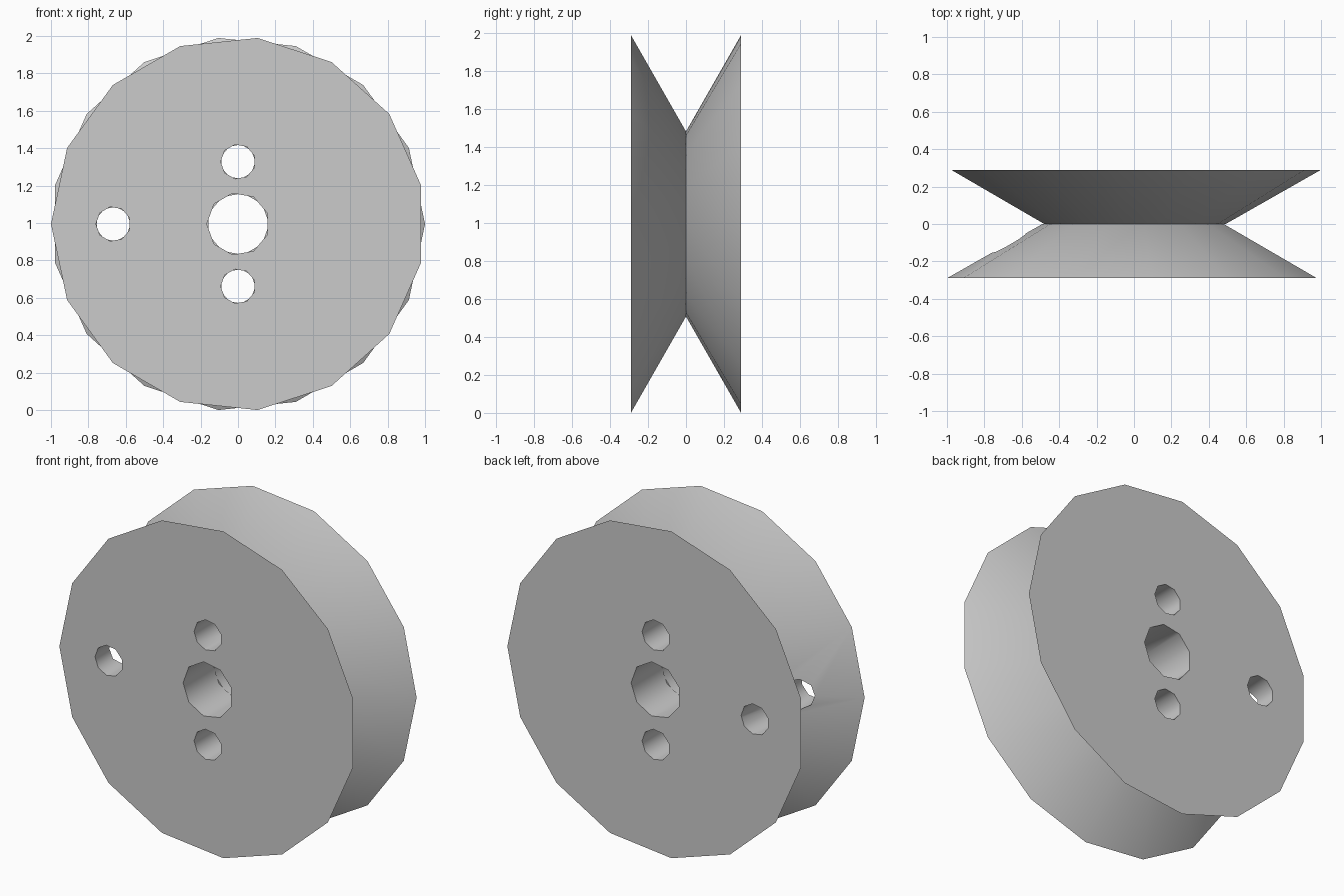
import bpy, bmesh, math

cube = bpy.data.objects.get("Cube")
if cube:
    bpy.data.objects.remove(cube, do_unlink=True)

CENTRE_Z = math.cos(math.radians(6))  # lowest rim corner rests on the ground
HALF_WIDTH = 0.29
RIM, NECK = 1.0, 0.49

grey = bpy.data.materials.new("light_grey")
grey.use_nodes = True
grey.diffuse_color = (0.6, 0.6, 0.6, 1)
grey.node_tree.nodes["Principled BSDF"].inputs["Base Color"].default_value = (0.6, 0.6, 0.6, 1)


def add_frustum(bm, sides, start, end, side, x=0, z=0):
    """Closed frustum along y; start and end are (radius, y), first corner points to side * x."""
    rings = []
    for radius, y in (start, end):
        angles = [math.tau * i / sides for i in range(sides)]
        rings.append([bm.verts.new((x + side * radius * math.cos(a), y,
                                    CENTRE_Z + z + radius * math.sin(a))) for a in angles])
    for ring in rings:
        bm.faces.new(ring)
    for i in range(sides):
        j = (i + 1) % sides
        bm.faces.new((rings[0][i], rings[0][j], rings[1][j], rings[1][i]))


def make_object(name, bm):
    bmesh.ops.recalc_face_normals(bm, faces=bm.faces)
    mesh = bpy.data.meshes.new(name)
    bm.to_mesh(mesh)
    bm.free()
    mesh.materials.append(grey)
    obj = bpy.data.objects.new(name, mesh)
    bpy.context.collection.objects.link(obj)
    return obj


def pulley_half(name, side):
    # Tapered flange, wide at the outer face and narrow at the groove
    bm = bmesh.new()
    add_frustum(bm, 15, (RIM, side * HALF_WIDTH), (NECK, 0), side)
    half = make_object(name, bm)

    # Axle hole and three smaller holes: (x, z, radius)
    bm = bmesh.new()
    for x, z, r in ((0, 0, 0.167), (0, 0.333, 0.093), (0, -0.333, 0.093), (-0.667, 0, 0.093)):
        add_frustum(bm, 9, (r, -0.5), (r, 0.5), side, x, z)
    cutter = make_object(name + "_hole_cutter", bm)
    cutter.hide_render = True

    cut = half.modifiers.new("holes", "BOOLEAN")
    cut.operation = "DIFFERENCE"
    cut.solver = "EXACT"
    cut.object = cutter
    bpy.ops.object.select_all(action="DESELECT")
    half.select_set(True)
    bpy.context.view_layer.objects.active = half
    bpy.ops.object.modifier_apply(modifier=cut.name)
    bpy.data.objects.remove(cutter, do_unlink=True)
    bpy.ops.object.shade_smooth_by_angle(angle=math.radians(50))


# The back half is the front half turned round
pulley_half("front_flange", -1)
pulley_half("back_flange", 1)
